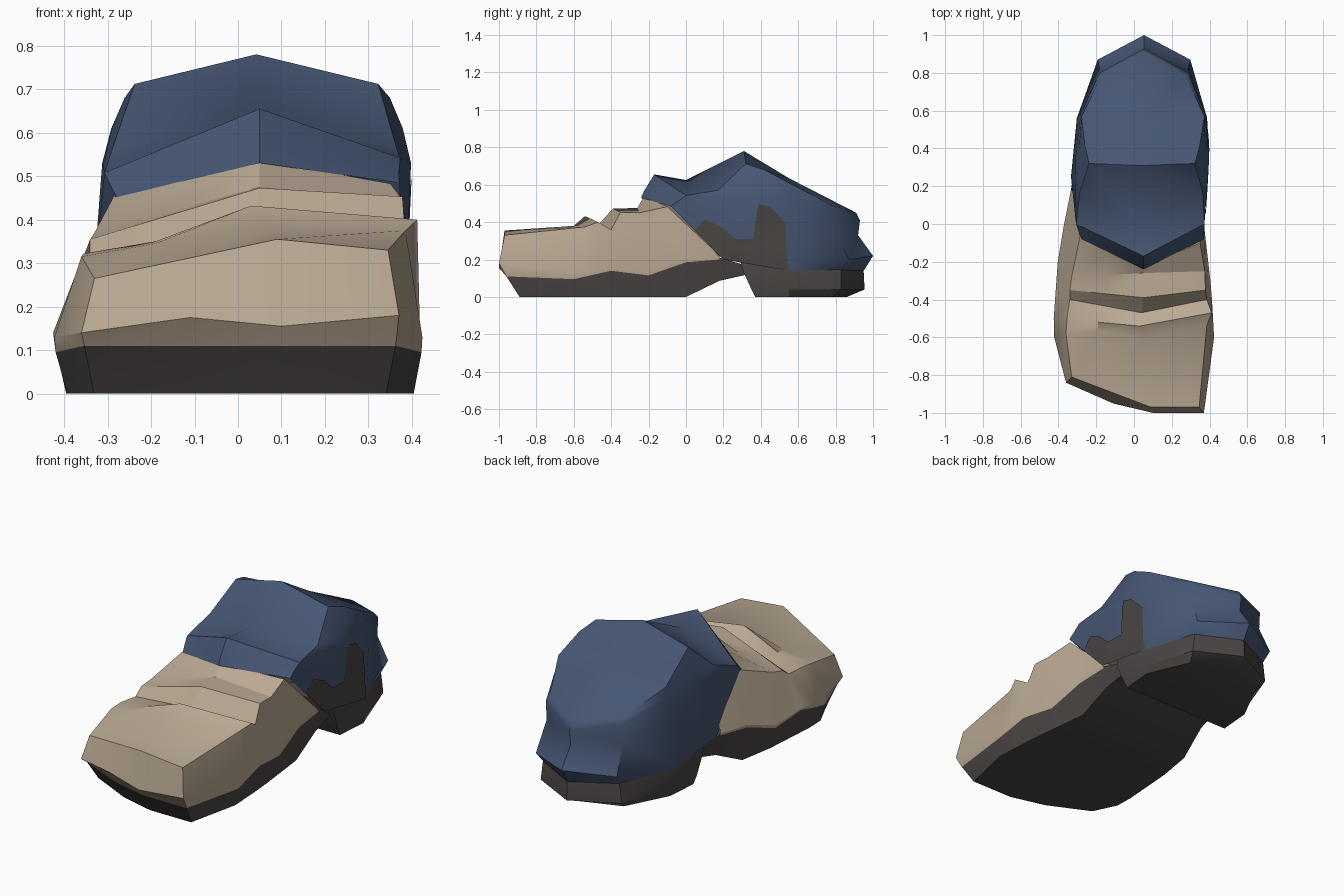
import bpy, bmesh, math
from mathutils import Vector
from mathutils.bvhtree import BVHTree

if "Cube" in bpy.data.objects:
    bpy.data.objects.remove(bpy.data.objects["Cube"])


def material(name, rgb):
    m = bpy.data.materials.new(name)
    lin = [((c / 255 + 0.055) / 1.055) ** 2.4 for c in rgb]
    m.diffuse_color = (*lin, 1)
    m.use_nodes = True
    m.node_tree.nodes["Principled BSDF"].inputs["Base Color"].default_value = m.diffuse_color
    return m


TAN = material("tan leather", (187, 170, 148))
DARK = material("dark rubber", (74, 69, 67))
BLUE = material("blue cloth", (70, 86, 115))


def lerp(points, t):
    """Piecewise linear lookup along a short polyline."""
    if t <= points[0][0]:
        return points[0][1]
    for (a, va), (b, vb) in zip(points, points[1:]):
        if t <= b:
            return va + (vb - va) * (t - a) / (b - a)
    return points[-1][1]


def finish(name, bm, mats, angle=30):
    bmesh.ops.recalc_face_normals(bm, faces=bm.faces)
    me = bpy.data.meshes.new(name)
    bm.to_mesh(me)
    bm.free()
    for m in mats:
        me.materials.append(m)
    ob = bpy.data.objects.new(name, me)
    bpy.context.collection.objects.link(ob)
    bpy.ops.object.select_all(action='DESELECT')
    ob.select_set(True)
    bpy.context.view_layer.objects.active = ob
    bpy.ops.object.shade_smooth_by_angle(angle=math.radians(angle))
    return ob


def bridge(bm, a, b, rule=lambda i: 0):
    """Join two loops; the rule gives the material, or None for no face."""
    n = len(a)
    for i in range(n):
        if rule(i) is not None:
            f = bm.faces.new((a[i], a[(i + 1) % n], b[(i + 1) % n], b[i]))
            f.material_index = rule(i)


# Shoe front: outline curves along the length
LEFT = [(-.84, -.36), (-.57, -.43), (-.15, -.40), (.2, -.33), (.4, -.3)]
RIGHT = [(-1, .36), (-.62, .425), (-.35, .41), (0, .37), (.35, .352)]
WIDE_Z = [(-1, .17), (-.6, .13), (-.4, .15), (-.2, .13), (0, .2), (.18, .21), (.35, .16)]
EDGE_Z = [(-1, .10), (-.6, .095), (-.4, .14), (-.2, .115), (0, .185), (.18, .2), (.35, .15)]
SOLE_Z = [(0, 0), (.15, .08), (.35, .125)]

# Instep ridge: left, centre and right point of each fold
BASE_Y = [None, -.6, -.5, -.4, -.3, -.2, 0, .18, .35]
TOPS = [
    ((-.33, -.81, .265), (.09, -.97, .355), (.345, -.97, .33)),
    ((-.36, -.58, .315), (.07, -.60, .380), (.385, -.54, .375)),
    ((-.355, -.50, .322), (.03, -.54, .432), (.412, -.47, .40)),
    ((-.34, -.40, .318), (.04, -.47, .385), (.385, -.40, .36)),
    ((-.34, -.35, .355), (.05, -.39, .473), (.378, -.35, .453)),
    ((-.33, -.28, .37), (.05, -.26, .475), (.375, -.25, .45)),
    ((-.285, -.06, .455), (.05, -.225, .537), (.35, -.10, .483)),
    ((-.28, .15, .40), (.05, -.08, .54), (.335, .15, .25)),
    ((-.25, .35, .30), (.05, .35, .30), (.30, .35, .25)),
]
# The front fold fades out left of centre
FOLD_END = {1: (-.19, -.57, .345), 2: (-.19, -.52, .350)}


def skirt(x, y, z):
    """Toe points from widest line down to the sole."""
    return [(x * .92, y + .11, 0), (x * .98, y + .04, .11), (x, y, z)]


def side(y, outline, inset):
    x = lerp(outline, y)
    return [(x + inset, y, lerp(SOLE_Z, y)),
            (x + inset * .1, y, lerp(EDGE_Z, y)), (x, y, lerp(WIDE_Z, y))]


bm = bmesh.new()
rings = []
for i, (y, (tl, tc, tr)) in enumerate(zip(BASE_Y, TOPS)):
    if y is None:
        lo, hi = skirt(-.36, -.84, .14), skirt(.37, -1, .18)
    else:
        lo, hi = side(y, LEFT, .03), side(y, RIGHT, -.02)
    mid = FOLD_END.get(i, Vector(tl).lerp(Vector(tc), .5))
    rings.append([bm.verts.new(p) for p in lo + [tl, mid, tc, tr] + hi[::-1]])
for a, b in zip(rings[:-2], rings[1:-1]):
    bridge(bm, a, b, lambda i: 1 if i in (0, 8, 9) else 0)
# Arch end has sole faces only, the rest is under the cuff
bridge(bm, rings[-2], rings[-1], lambda i: 1 if i in (0, 1, 7, 8, 9) else None)
bmesh.ops.delete(bm, geom=[v for v in bm.verts if v in rings[-1] and not v.link_faces], context='VERTS')

# Toe cap
r = rings[0]
cols = [r[0:3]]
for p in ((-.11, -.95, .175), (.1, -1, .155)):
    cols.append([bm.verts.new(q) for q in skirt(*p)])
cols.append([r[9], r[8], r[7]])
for a, b in zip(cols, cols[1:]):
    for k in (0, 1):
        bm.faces.new((a[k], b[k], b[k + 1], a[k + 1])).material_index = 1 - k
bm.faces.new([c[0] for c in cols]).material_index = 1
bm.faces.new((r[2], cols[1][2], r[4], r[3]))
bm.faces.new((cols[1][2], cols[2][2], r[5], r[4]))
bm.faces.new((cols[2][2], r[7], r[6], r[5]))
finish("shoe_front", bm, [TAN, DARK], 26)

# Centre line of the heel and cuff, low down and higher up
LOW = [(-.1, .05), (0, .03), (.35, .025), (.57, .043), (.86, .053)]
HIGH = [(-.1, .05), (0, .033), (.3, .042), (.86, .053)]


def mirrored_ring(bm, half, centre):
    """Full loop from (half width, y, z) points, front to back; the front rim leans left."""
    right = [(lerp(centre, y) + w, y, z + (.05 * w if y < .1 else 0)) for w, y, z in half]
    left = [(lerp(centre, y) - w, y, z - (.05 * w if y < .1 else 0)) for w, y, z in half if w > 0]
    return [bm.verts.new(p) for p in right + left[::-1]]


def loft(bm, halves, low_count):
    loops = [mirrored_ring(bm, h, LOW if i < low_count else HIGH) for i, h in enumerate(halves)]
    for a, b in zip(loops, loops[1:]):
        bridge(bm, a, b)
    return loops


# Heel block
bm = bmesh.new()
loops = loft(bm, [
    [(.33, .37, 0), (.33, .55, 0), (.22, .78, 0), (0, .86, 0)],
    [(.335, .35, .04), (.34, .55, .04), (.245, .83, .04), (0, .955, .04)],
    [(.34, .30, .15), (.342, .55, .135), (.232, .83, .14), (0, .95, .135)],
    [(.335, .29, .20), (.338, .55, .155), (.228, .83, .158), (0, .942, .155)],
], 4)
bm.faces.new(loops[0])
finish("heel", bm, [DARK])

# Trouser cuff: lower edge, flare, rim, shoulder, cap edge
bm = bmesh.new()
loops = loft(bm, [
    [(0, -.24, .53), (.325, -.08, .468), (.352, .20, .20), (.342, .55, .14), (.23, .83, .145), (0, .95, .14)],
    [(0, -.225, .565), (.33, -.05, .49), (.36, .25, .25), (.345, .56, .19), (.245, .87, .20), (0, 1.0, .22)],
    [(0, -.17, .655), (.34, 0, .525), (.355, .34, .53), (.335, .58, .42), (.23, .80, .36), (0, .92, .33)],
    [(0, 0, .625), (.325, .17, .57), (.335, .39, .61), (.33, .58, .54), (.235, .80, .46), (0, .93, .41)],
    [(0, .31, .78), (.28, .32, .712), (.305, .42, .68), (.325, .57, .60), (.225, .78, .49), (0, .91, .45)],
], 2)
hub = bm.verts.new((.045, .55, .635))
for a, b in zip(loops[-1], loops[-1][1:] + loops[-1][:1]):
    bm.faces.new((a, b, hub))
bmesh.ops.triangulate(bm, faces=[f for f in bm.faces if len(f.verts) == 4])
tree = BVHTree.FromBMesh(bm)
finish("trouser_cuff", bm, [BLUE], 42)

# Side strap: thin patch laid on the right of the cuff
UPPER = [(.05, .36), (.1, .415), (.18, .38), (.26, .31), (.36, .31), (.385, .50),
         (.45, .48), (.53, .40), (.54, .2), (.55, .15)]
LOWER = [(.05, .345), (.20, .20), (.3, .175), (.55, .142)]
bm = bmesh.new()
strips = []
for i in range(51):
    y = .05 + .01 * i
    lo, hi = lerp(LOWER, y), lerp(UPPER, y)
    strip = []
    for k in range(9):
        z = lo + (hi - lo) * k / 8
        hit = tree.ray_cast(Vector((1, y, z)), Vector((-1, 0, 0)))[0]
        if hit is None or hit.x < .25:
            hit = tree.find_nearest(Vector((.39, y, z)))[0]
        strip.append(bm.verts.new((hit.x + .005, hit.y, hit.z)))
    strips.append(strip)
for a, b in zip(strips, strips[1:]):
    for k in range(8):
        bm.faces.new((a[k], b[k], b[k + 1], a[k + 1]))
finish("side_strap", bm, [DARK], 60)
